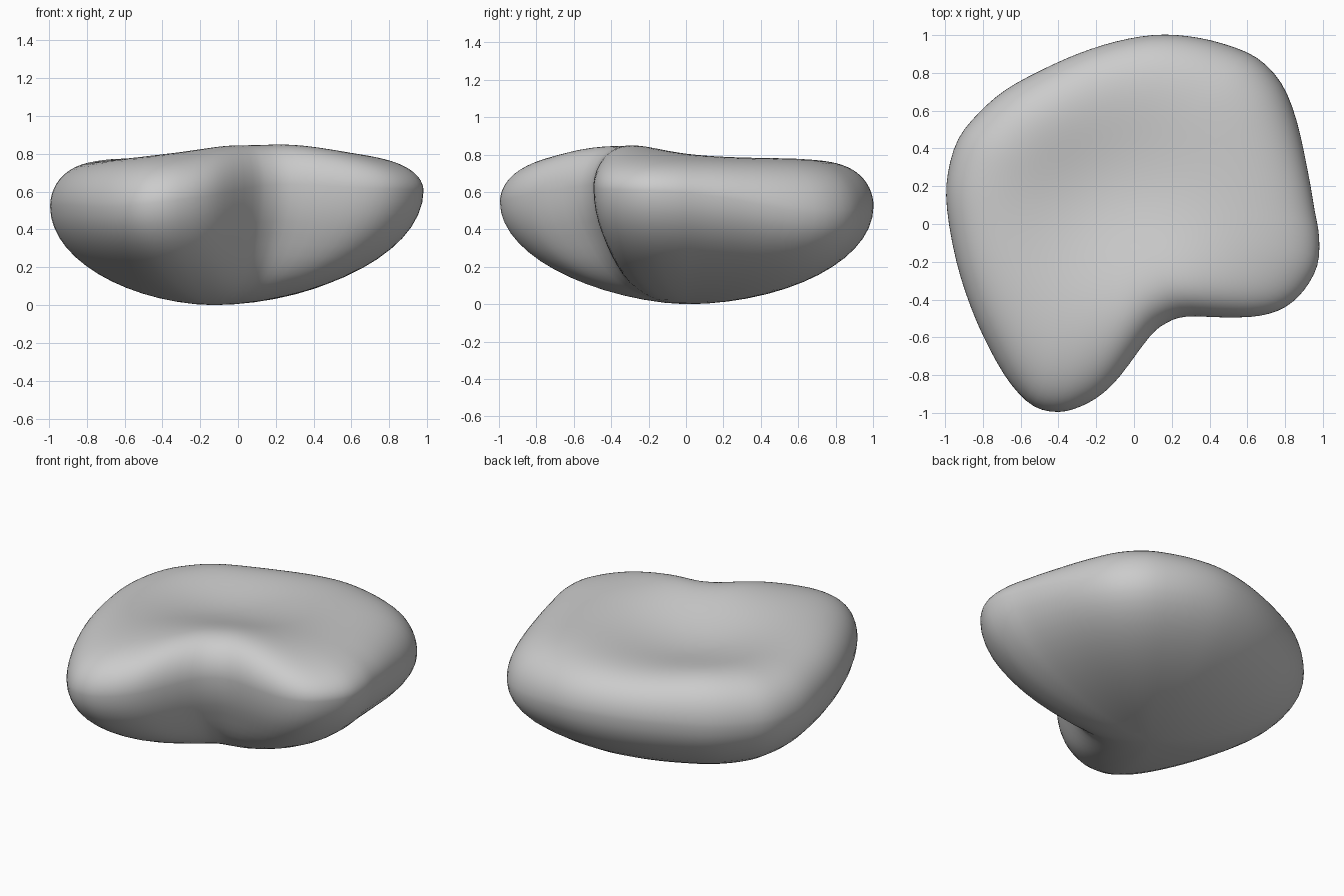
import bpy, bmesh, math
from mathutils import Vector

if "Cube" in bpy.data.objects:
    bpy.data.objects.remove(bpy.data.objects["Cube"])

# plan outline of the widest line, seen from above
OUTLINE = [(-.99, .08), (-.985, .27), (-.93, .45), (-.82, .59), (-.68, .71), (-.5, .81),
           (-.3, .9), (-.1, .965), (.1, 1), (.28, .995), (.47, .955), (.65, .88), (.78, .745),
           (.86, .55), (.92, .28), (.955, .08), (.98, -.07), (.97, -.22), (.9, -.35),
           (.8, -.44), (.67, -.485), (.5, -.495), (.28, -.49), (.17, -.525), (.08, -.6),
           (-.07, -.8), (-.17, -.9), (-.28, -.965), (-.4, -.995), (-.53, -.965), (-.65, -.85),
           (-.76, -.67), (-.86, -.45), (-.94, -.2)]


def smooth_loop(points, steps):
    """Closed Catmull-Rom curve through the points."""
    pts = [Vector(p) for p in points]
    n, out = len(pts), []
    for i in range(n):
        a, b, c, d = (pts[(i + k) % n] for k in (-1, 0, 1, 2))
        for j in range(steps):
            t = j / steps
            out.append(.5 * (2 * b + (c - a) * t + (2 * a - 5 * b + 4 * c - d) * t * t
                             + (3 * b - a - 3 * c + d) * t ** 3))
    return out


def bump(p, x, y, r):
    return math.exp(-((p.x - x) ** 2 + (p.y - y) ** 2) / r ** 2)


def rim_z(p):
    # rim height, lower at the back right corner and the front left tip
    return (.565 + .04 * p.x - .03 * p.y + .05 * bump(p, .2, -.5, .4)
            - .10 * bump(p, .75, .75, .5) - .045 * bump(p, -.65, -.9, .5))


def top_z(p):
    # shallow dish behind a raised crest at the inner corner
    return (.80 + .085 * bump(p, .16, -.43, .42) - .075 * bump(p, -.2, .2, .5)
            + .03 * bump(p, -.6, .6, .35))


rim = smooth_loop(OUTLINE, 3)
LOW, HIGH = Vector((-.13, 0)), Vector((-.1, .1))
N = 14
bm = bmesh.new()
rings = []

# underside rings, from the bottom up to the rim; the notch fades out below
for k in range(1, N + 1):
    s = math.sin(k / N * math.pi / 2)
    fill = max(0, 1 - s / .9) ** 1.4
    ring = []
    for p in rim:
        w = p + Vector((.25, -.33)) * bump(p, .2, -.5, .48) * fill
        q = LOW + (w - LOW) * s
        power = 1.78 + .15 * p.y
        z = rim_z(p) * (1 - math.sqrt(max(0, 1 - s ** power)))
        ring.append(bm.verts.new((q.x, q.y, z)))
    rings.append(ring)

# upper rings, rolling over the rim into the dish
for k in range(N * 2 - 1, 0, -1):
    s = math.sin(k / (N * 2) * math.pi / 2)
    ring = []
    for p in rim:
        q = HIGH + (p - HIGH) * s
        z = rim_z(p) + (top_z(q) - rim_z(p)) * math.sqrt(1 - s ** 5.7)
        ring.append(bm.verts.new((q.x, q.y, z)))
    rings.append(ring)

# skin and end caps
M = len(rim)
for a, b in zip(rings, rings[1:]):
    for i in range(M):
        j = (i + 1) % M
        bm.faces.new((a[i], a[j], b[j], b[i]))
for ring, c, z in ((rings[0], LOW, 0), (rings[-1], HIGH, top_z(HIGH))):
    tip = bm.verts.new((c.x, c.y, z))
    for i in range(M):
        bm.faces.new((ring[i], ring[(i + 1) % M], tip))
bmesh.ops.recalc_face_normals(bm, faces=bm.faces)
for f in bm.faces:
    f.smooth = True

mesh = bpy.data.meshes.new("cushion_shell")
bm.to_mesh(mesh)
bm.free()
obj = bpy.data.objects.new("cushion_shell", mesh)
bpy.context.collection.objects.link(obj)
